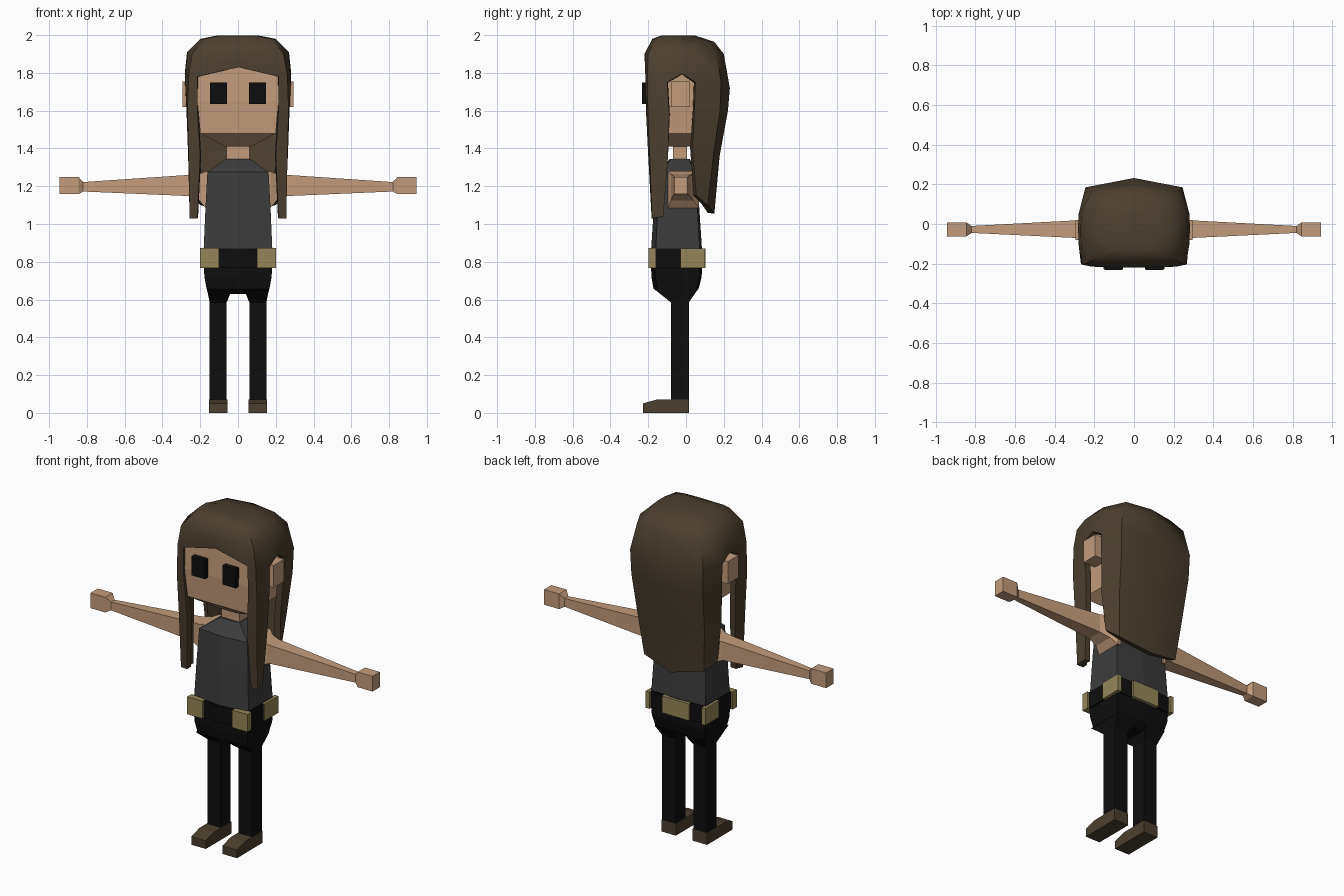
import bpy, bmesh, math
from mathutils import Vector

if "Cube" in bpy.data.objects:
    bpy.data.objects.remove(bpy.data.objects["Cube"])


def mat(name, r, g, b):
    m = bpy.data.materials.new(name)
    m.diffuse_color = (r, g, b, 1)
    m.use_nodes = True
    m.node_tree.nodes["Principled BSDF"].inputs["Base Color"].default_value = m.diffuse_color
    return m


SKIN = mat("skin", 0.54, 0.335, 0.205)
HAIR = mat("dark brown", 0.072, 0.05, 0.029)
SHIRT = mat("charcoal", 0.045, 0.045, 0.046)
BLACK = mat("black", 0.0045, 0.0045, 0.0045)
GOLD = mat("dull gold", 0.30, 0.235, 0.10)


def finish(name, bm, material):
    bmesh.ops.recalc_face_normals(bm, faces=bm.faces)
    me = bpy.data.meshes.new(name)
    bm.to_mesh(me)
    bm.free()
    me.materials.append(material)
    ob = bpy.data.objects.new(name, me)
    bpy.context.collection.objects.link(ob)
    return ob


def loft(name, rings, material):
    """Skin a list of equal-length point rings and cap both ends."""
    bm = bmesh.new()
    vs = [[bm.verts.new(p) for p in r] for r in rings]
    n = len(vs[0])
    for a, b in zip(vs, vs[1:]):
        for i in range(n):
            j = (i + 1) % n
            bm.faces.new((a[i], a[j], b[j], b[i]))
    bm.faces.new(vs[0])
    bm.faces.new(vs[-1])
    return finish(name, bm, material)


def zring(z, x0, x1, y0, y1):
    return [(x0, y0, z), (x1, y0, z), (x1, y1, z), (x0, y1, z)]


def bulged(z, hx, y0, y1, b):
    """Rectangle whose front and back bow out a little in the middle."""
    return [(-hx, y0 + b, z), (0, y0, z), (hx, y0 + b, z),
            (hx, y1 - b / 2, z), (0, y1, z), (-hx, y1 - b / 2, z)]


def xring(x, z0, z1, y0, y1):
    return [(x, y0, z0), (x, y1, z0), (x, y1, z1), (x, y0, z1)]


def box(name, x0, x1, y0, y1, z0, z1, material):
    return loft(name, [zring(z0, x0, x1, y0, y1), zring(z1, x0, x1, y0, y1)], material)


# Head, neck
loft("head", [zring(1.41, -.07, .07, -.10, .06), zring(1.48, -.2, .2, -.195, .10),
              zring(1.65, -.215, .215, -.205, .15), zring(1.84, -.22, .22, -.2, .15),
              zring(1.92, -.16, .16, -.15, .11)], SKIN)
box("neck", -.06, .06, -.07, .005, 1.3, 1.45, SKIN)

# Torso, hips
loft("torso", [bulged(.86, .182, -.185, .085, .025), bulged(1.09, .172, -.17, .07, .02),
               bulged(1.275, .162, -.155, .05, .015), bulged(1.345, .065, -.085, .02, .008)], SHIRT)
loft("hips", [bulged(.63, .05, -.1, .03, .01), bulged(.655, .166, -.172, .066, .02),
              bulged(.72, .178, -.183, .083, .02), bulged(.87, .185, -.188, .088, .025)], BLACK)

# Belt with plates
loft("belt", [bulged(z, .191, -.194, .094, .02) for z in (.77, .868)], BLACK)
box("belt_plate_back", -.09, .09, .075, .102, .768, .87, GOLD)

for s, side in ((-1, "left"), (1, "right")):
    def mbox(name, x0, x1, *rest):
        a, b = sorted((s * x0, s * x1))
        return box(name + "_" + side, a, b, *rest)

    mbox("belt_plate_front", .1, .202, -.198, -.158, .766, .872, GOLD)
    mbox("belt_plate_side", .175, .2, -.03, .1, .768, .87, GOLD)
    mbox("eye", .058, .148, -.233, -.2, 1.635, 1.75, BLACK)
    mbox("ear", .2, .295, -.08, .02, 1.62, 1.755, SKIN)

    # Legs flare out to meet the hips
    def leg_ring(z, x0, x1, y0, y1):
        return zring(z, s * x0, s * x1, y0, y1)
    loft("leg_" + side, [leg_ring(.06, .06, .15, -.08, .015),
                         leg_ring(.585, .06, .15, -.08, .015),
                         leg_ring(.657, .03, .165, -.17, .065)], BLACK)

    # Shoe with a low toe
    prof = [(.017, 0), (.017, .072), (-.15, .072), (-.228, .05), (-.228, 0)]
    loft("shoe_" + side, [[(s * x, y, z) for y, z in prof] for x in (.056, .153)], HAIR)

    # Arm from shoulder to hand
    loft("arm_" + side, [xring(s * x, *r) for x, *r in (
        (.15, 1.085, 1.28, -.095, .068), (.172, 1.085, 1.278, -.095, .068),
        (.205, 1.125, 1.265, -.08, .04), (.26, 1.148, 1.26, -.072, .02),
        (.82, 1.172, 1.222, -.045, -.01), (.845, 1.158, 1.25, -.062, .008),
        (.945, 1.158, 1.25, -.062, .008))], SKIN)

# Hair: half-outline columns run from the front centre round to the back centre
RIM = [(0, -.215, 1.83), (.215, -.215, 1.78), (.262, -.205, 1.78), (.28, -.10, 1.75),
       (.282, -.02, 1.795), (.28, .05, 1.75), (.245, .185, 1.75), (0, .232, 1.72)]
CROWN = [(0, -.22, 1.9), (.17, -.217, 1.9), (.242, -.2, 1.9), (.268, -.1, 1.91),
         (.27, -.02, 1.91), (.265, .06, 1.91), (.215, .165, 1.9), (0, .2, 1.9)]
TOP = [(x * .74, -.03 + (y + .03) * .78, 1.97 + (.01 if y < 0 else -.005)) for x, y, z in CROWN]
PEAK = [(x * .4, -.05 + (y + .03) * .42, 1.998) for x, y, z in CROWN]
# lower rows: strand columns 1-3 and back columns 5-7 (column 0 and 4 are open)
LOW = [{1: (.215, -.212, 1.6), 2: (.268, -.202, 1.6), 3: (.272, -.088, 1.58),
        5: (.272, .045, 1.6), 6: (.24, .18, 1.6), 7: (0, .222, 1.6)},
       {1: (.2, -.2, 1.36), 2: (.262, -.192, 1.36), 3: (.264, -.095, 1.36),
        5: (.262, .033, 1.4), 6: (.225, .145, 1.36), 7: (0, .178, 1.36)},
       {1: (.215, -.182, 1.03), 2: (.256, -.18, 1.03), 3: (.25, -.12, 1.04),
        5: (.25, .055, 1.15), 6: (.2, .115, 1.1), 7: (0, .15, 1.055)}]

bm = bmesh.new()
cols = list(range(8)) + [-k for k in range(6, 0, -1)]


def make_row(row):
    out = {}
    for c in cols:
        k = abs(c)
        if isinstance(row, dict) and k not in row:
            continue
        x, y, z = row[k]
        out[c] = bm.verts.new((-x if c < 0 else x, y, z))
    return out


rows = [make_row(r) for r in [PEAK, TOP, CROWN, RIM] + LOW]
bm.faces.new([rows[0][c] for c in cols])
for up, down in zip(rows, rows[1:]):
    for i, c in enumerate(cols):
        d = cols[(i + 1) % len(cols)]
        if c in down and d in down:
            bm.faces.new((up[c], down[c], down[d], up[d]))
hair = finish("hair", bm, HAIR)
# keep normals outward so the thickness grows inward
if max(hair.data.polygons, key=lambda p: p.center.z).normal.z < 0:
    hair.data.flip_normals()
mod = hair.modifiers.new("thickness", "SOLIDIFY")
mod.thickness = .035
mod.offset = -1
bpy.context.view_layer.objects.active = hair
hair.select_set(True)
bpy.ops.object.modifier_apply(modifier=mod.name)
bpy.ops.object.shade_smooth_by_angle(angle=math.radians(45))
